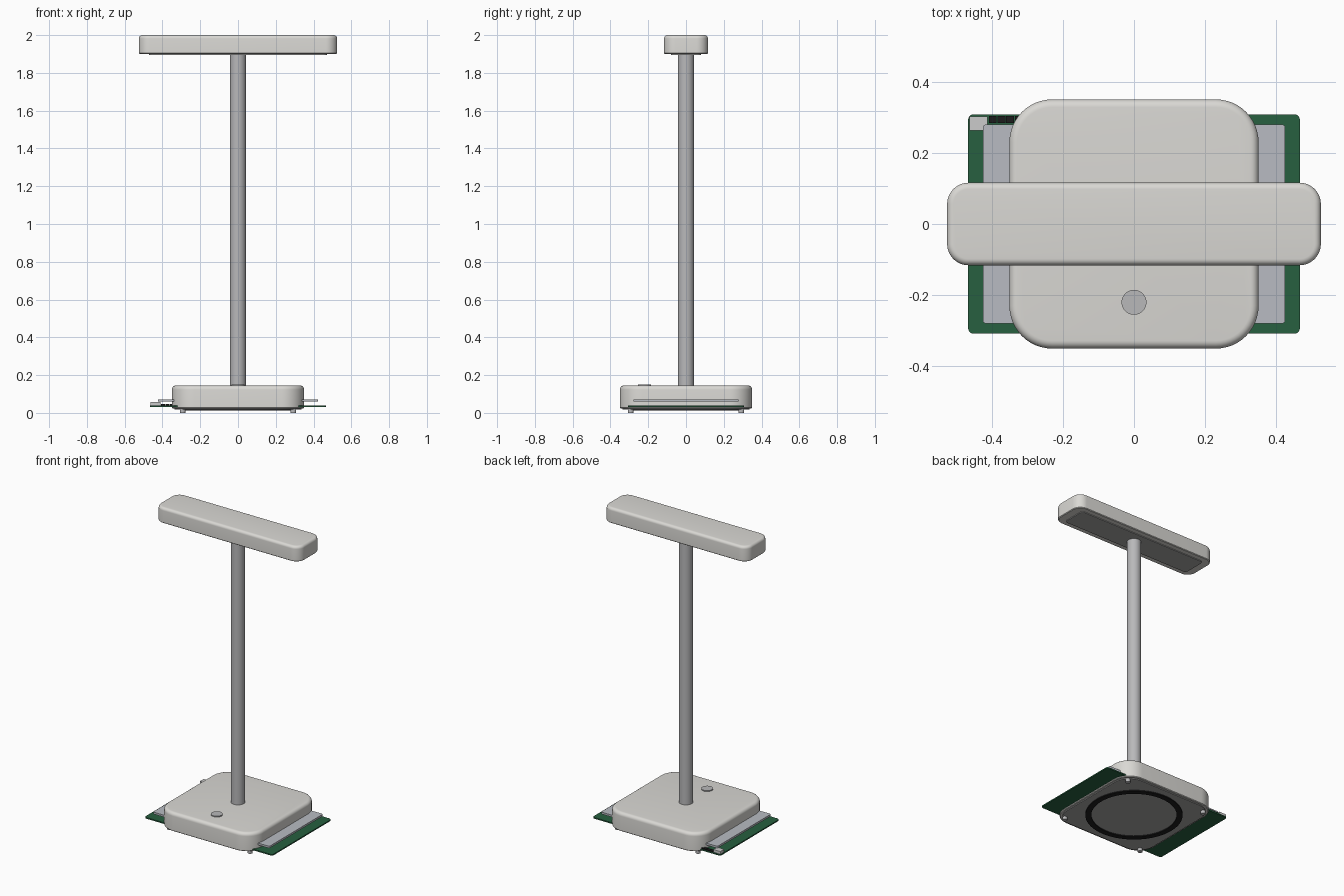
import bpy, bmesh, math

if "Cube" in bpy.data.objects:
    bpy.data.objects.remove(bpy.data.objects["Cube"])


def material(name, rgb):
    m = bpy.data.materials.new(name)
    m.diffuse_color = (*rgb, 1)
    m.use_nodes = True
    m.node_tree.nodes["Principled BSDF"].inputs["Base Color"].default_value = m.diffuse_color
    return m


SHELL = material("warm_white", (0.70, 0.69, 0.66))
METAL = material("metal", (0.48, 0.48, 0.49))
PLATE = material("plate_grey", (0.38, 0.38, 0.37))
SILVER = material("silver", (0.48, 0.50, 0.54))
LIGHT = material("connector_metal", (0.58, 0.59, 0.60))
GREEN = material("board_green", (0.02, 0.115, 0.05))
BLACK = material("black", (0.012, 0.012, 0.012))


def finish(name, bm, mat):
    bmesh.ops.recalc_face_normals(bm, faces=bm.faces)
    me = bpy.data.meshes.new(name)
    bm.to_mesh(me)
    bm.free()
    ob = bpy.data.objects.new(name, me)
    bpy.context.collection.objects.link(ob)
    me.materials.append(mat)
    bpy.context.view_layer.objects.active = ob
    ob.select_set(True)
    bpy.ops.object.shade_smooth_by_angle(angle=math.radians(32))
    ob.select_set(False)
    return ob


def loft(name, hx, hy, r, profile, mat, at=(0, 0), seg=12):
    """Stack rounded rectangles; profile lists (z, inset) from bottom to top."""
    bm = bmesh.new()
    rings = []
    for z, inset in profile:
        rad = r - inset
        ring = []
        for q, (sx, sy) in enumerate([(1, 1), (-1, 1), (-1, -1), (1, -1)]):
            for i in range(seg + 1):
                a = (q + i / seg) * math.pi / 2
                ring.append(bm.verts.new((at[0] + sx * (hx - r) + rad * math.cos(a),
                                          at[1] + sy * (hy - r) + rad * math.sin(a), z)))
        rings.append(ring)
    n = len(rings[0])
    for a, b in zip(rings, rings[1:]):
        for i in range(n):
            j = (i + 1) % n
            bm.faces.new((a[i], a[j], b[j], b[i]))
    bm.faces.new(rings[0])
    bm.faces.new(rings[-1])
    bmesh.ops.remove_doubles(bm, verts=bm.verts, dist=1e-6)
    return finish(name, bm, mat)


def cylinder(name, r, z0, z1, mat, at=(0, 0), seg=48):
    bm = bmesh.new()
    bmesh.ops.create_cone(bm, cap_ends=True, segments=seg, radius1=r, radius2=r, depth=z1 - z0)
    bmesh.ops.translate(bm, verts=bm.verts, vec=(*at, (z0 + z1) / 2))
    return finish(name, bm, mat)


def box(name, x0, x1, y0, y1, z0, z1, mat):
    bm = bmesh.new()
    bmesh.ops.create_cube(bm, size=1)
    bmesh.ops.scale(bm, verts=bm.verts, vec=(x1 - x0, y1 - y0, z1 - z0))
    bmesh.ops.translate(bm, verts=bm.verts, vec=((x0 + x1) / 2, (y0 + y1) / 2, (z0 + z1) / 2))
    return finish(name, bm, mat)


def soft_profile(z0, z1, edge):
    """Upright wall with a quarter-round top edge."""
    arc = [(z1 - edge + edge * math.sin(t), edge * (1 - math.cos(t)))
           for t in (i * math.pi / 12 for i in range(7))]
    return [(z0, 0.004), (z0 + 0.004, 0)] + arc


# Base shell and bottom plate
loft("base_shell", 0.35, 0.35, 0.12, soft_profile(0.024, 0.145, 0.022), SHELL)
loft("bottom_plate", 0.335, 0.335, 0.11, [(0.019, 0), (0.03, 0)], PLATE)

# Grip ring under the base
bm = bmesh.new()
ring_profile = [(0.255, 0.02), (0.255, 0.013), (0.29, 0.013), (0.29, 0.02)]
verts = [bm.verts.new((r, 0, z)) for r, z in ring_profile]
edges = [bm.edges.new((verts[i], verts[(i + 1) % 4])) for i in range(4)]
bmesh.ops.spin(bm, geom=verts + edges, cent=(0, 0, 0), axis=(0, 0, 1),
               angle=2 * math.pi, steps=64)
bmesh.ops.remove_doubles(bm, verts=bm.verts, dist=1e-5)
finish("grip_ring", bm, BLACK)

# Small feet
for sx in (-1, 1):
    for sy in (-1, 1):
        cylinder("foot", 0.015, 0, 0.022, METAL, (sx * 0.293, sy * 0.293), 24)

# Circuit board and battery slab passing through the base
loft("circuit_board", 0.466, 0.308, 0.015, [(0.031, 0), (0.039, 0)], GREEN, seg=6)
loft("battery_slab", 0.424, 0.279, 0.006, [(0.059, 0), (0.072, 0)], SILVER, seg=4)
box("connector", -0.462, -0.411, 0.262, 0.302, 0.038, 0.057, LIGHT)
for i in range(8):
    x = -0.408 + i * 0.0245
    box("chip", x, x + 0.022, 0.284, 0.304, 0.038, 0.046, BLACK)

# Touch button
cylinder("button", 0.035, 0.14, 0.151, METAL, (0, -0.22))

# Pole
cylinder("pole", 0.043, 0.14, 1.91, METAL)

# Lamp head and diffuser
loft("lamp_head", 0.525, 0.116, 0.06, soft_profile(1.90, 2.0, 0.018), SHELL)
loft("diffuser", 0.47, 0.08, 0.02, [(1.895, 0), (1.905, 0)], PLATE, seg=6)
